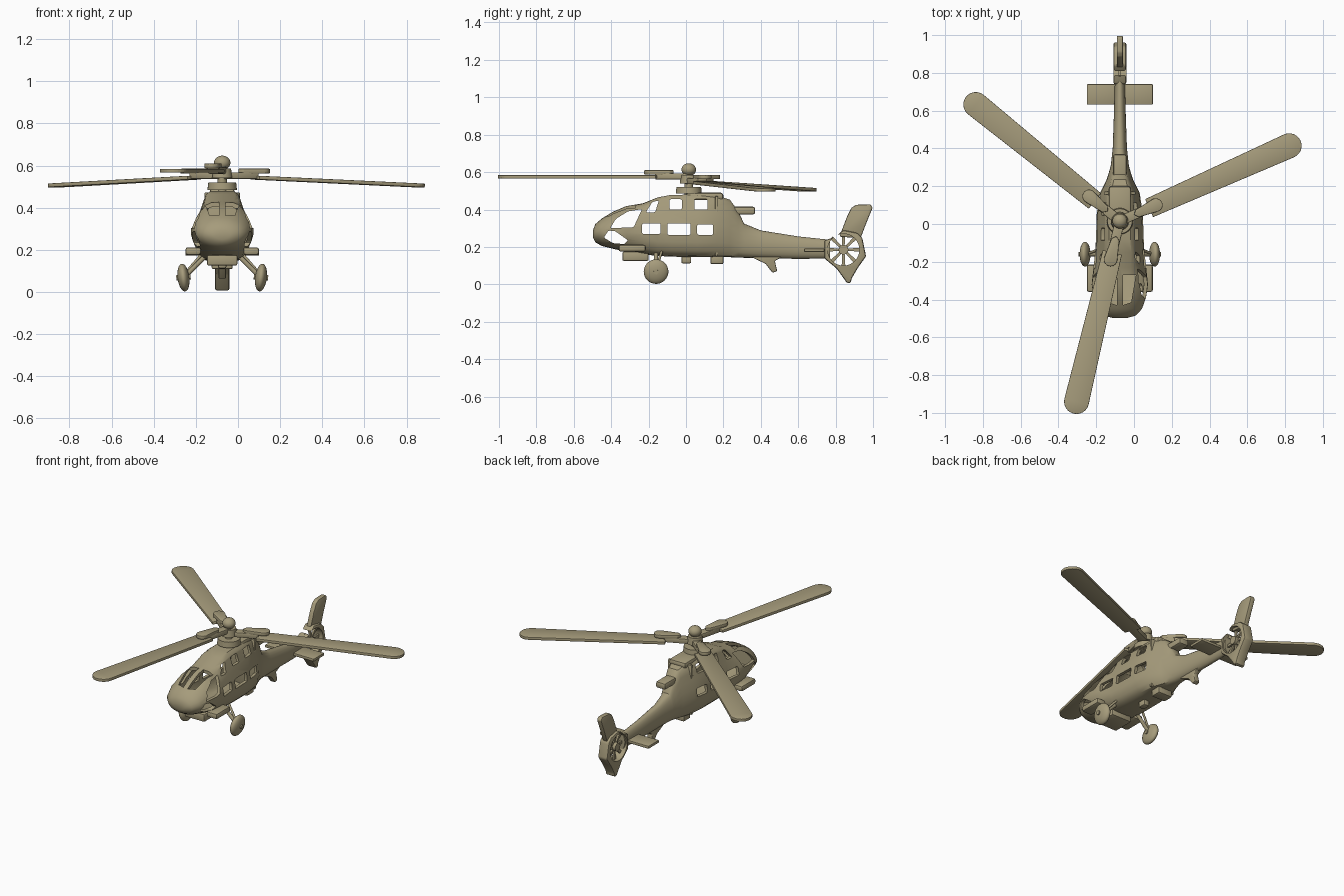
import bpy, bmesh, math
from mathutils import Matrix, Vector

old = bpy.data.objects.get("Cube")
if old:
    bpy.data.objects.remove(old, do_unlink=True)

CX = -0.075          # the airframe centreline
HUB_Y = 0.015
parts = []

tan = bpy.data.materials.new("tan_paint")
tan.use_nodes = True
TAN = (0.38, 0.33, 0.20, 1)
tan.diffuse_color = TAN
tan.node_tree.nodes["Principled BSDF"].inputs["Base Color"].default_value = TAN


def finish(name, bm, keep=True):
    bmesh.ops.recalc_face_normals(bm, faces=bm.faces)
    me = bpy.data.meshes.new(name)
    bm.to_mesh(me)
    bm.free()
    me.materials.append(tan)
    ob = bpy.data.objects.new(name, me)
    bpy.context.collection.objects.link(ob)
    if keep:
        parts.append(ob)
    return ob


def add_prism(bm, pts, axis, lo, hi, bevel=0.0):
    """Extrude a 2D outline along x (points are y, z) or z (points are x, y)."""
    sub = bmesh.new()
    place = (lambda p, d: (d, *p)) if axis == "x" else (lambda p, d: (*p, d))
    a = [sub.verts.new(place(p, lo)) for p in pts]
    b = [sub.verts.new(place(p, hi)) for p in pts]
    n = len(pts)
    sub.faces.new(a)
    sub.faces.new(b[::-1])
    for i in range(n):
        sub.faces.new((a[i], b[i], b[(i + 1) % n], a[(i + 1) % n]))
    bmesh.ops.recalc_face_normals(sub, faces=sub.faces)
    if bevel:
        bmesh.ops.bevel(sub, geom=sub.edges[:], offset=bevel, segments=2,
                        profile=0.5, affect="EDGES", clamp_overlap=True)
    tmp = bpy.data.meshes.new("tmp")
    sub.to_mesh(tmp)
    sub.free()
    bm.from_mesh(tmp)
    bpy.data.meshes.remove(tmp)


def prism(name, pts, axis, lo, hi, bevel=0.0, keep=True):
    bm = bmesh.new()
    add_prism(bm, pts, axis, lo, hi, bevel)
    return finish(name, bm, keep)


def rect(a0, a1, b0, b1):
    return [(a0, b0), (a1, b0), (a1, b1), (a0, b1)]


def box(name, x0, x1, y0, y1, z0, z1, bevel=0.008):
    return prism(name, rect(y0, y1, z0, z1), "x", x0, x1, bevel)


def ball(name, centre, size, tilt=0.0):
    bm = bmesh.new()
    bmesh.ops.create_uvsphere(bm, u_segments=28, v_segments=16, radius=1)
    m = Matrix.Translation(centre) @ Matrix.Rotation(tilt, 4, "Y") @ Matrix.Diagonal((*size, 1))
    bmesh.ops.transform(bm, matrix=m, verts=bm.verts)
    return finish(name, bm)


def rod(name, p, q, r0, r1=None, sides=20):
    p, q = Vector(p), Vector(q)
    bm = bmesh.new()
    bmesh.ops.create_cone(bm, cap_ends=True, segments=sides, radius1=r0,
                          radius2=r0 if r1 is None else r1, depth=(q - p).length)
    m = Matrix.Translation((p + q) / 2) @ (q - p).to_track_quat("Z", "Y").to_matrix().to_4x4()
    bmesh.ops.transform(bm, matrix=m, verts=bm.verts)
    return finish(name, bm)


def cut(ob, cutter):
    mod = ob.modifiers.new("cut", "BOOLEAN")
    mod.operation, mod.solver, mod.object = "DIFFERENCE", "EXACT", cutter
    bpy.context.view_layer.objects.active = ob
    bpy.ops.object.modifier_apply(modifier=mod.name)
    bpy.data.objects.remove(cutter, do_unlink=True)


# Fuselage: half section (width, height), blended towards an ellipse at the nose
SECTION = [(0, 0), (.35, 0), (.66, .02), (.88, .1), (.98, .24), (1, .38),
           (.96, .53), (.84, .7), (.72, .84), (.62, .95), (.45, 1), (0, 1)]
# y, bottom, top, half width, roundness
STATIONS = [(-.497, .25, .29, .04, 1), (-.485, .225, .322, .085, 1), (-.45, .205, .352, .118, 1),
            (-.39, .19, .388, .14, .9), (-.32, .175, .418, .15, .7), (-.23, .16, .433, .14, .3),
            (-.15, .152, .465, .13, 0), (-.08, .148, .478, .127, 0), (.06, .145, .48, .122, 0),
            (.165, .145, .475, .105, 0), (.235, .145, .452, .07, 0), (.28, .143, .39, .056, .3),
            (.31, .142, .325, .048, .6), (.4, .14, .288, .038, .8), (.6, .136, .256, .031, 1),
            (.77, .138, .238, .026, 1)]


def loft(name, stations, inset=0.0, keep=True):
    bm = bmesh.new()
    rings = []
    for y, zb, zt, w, e in stations:
        half = []
        for i, (sx, sz) in enumerate(SECTION):
            t = math.pi * i / (len(SECTION) - 1)
            sx = sx * (1 - e) + math.sin(t) * e
            sz = sz * (1 - e) + (0.5 - 0.5 * math.cos(t)) * e
            half.append((sx * (w - inset), zb + inset + sz * (zt - zb - 2 * inset)))
        loop = half + [(-x, z) for x, z in half[-2:0:-1]]
        rings.append([bm.verts.new((x, y, z)) for x, z in loop])
    for a, b in zip(rings, rings[1:]):
        for i in range(len(a)):
            j = (i + 1) % len(a)
            bm.faces.new((a[i], a[j], b[j], b[i]))
    bm.faces.new(rings[0])
    bm.faces.new(rings[-1])
    return finish(name, bm, keep)


fuselage = loft("fuselage", STATIONS)
cut(fuselage, loft("cabin_cutter", STATIONS[2:10], 0.02, keep=False))

# Openings cut straight through both sides
side_windows = [
    rect(-.235, -.135, .27, .325), rect(-.1, .025, .265, .325), rect(.06, .145, .265, .32),
    rect(-.088, -.022, .4, .455), rect(.045, .115, .4, .455),
    [(-.215, .385), (-.165, .385), (-.145, .448), (-.18, .44)],
    [(-.405, .3), (-.28, .305), (-.235, .402), (-.31, .39), (-.375, .35)],
    [(-.44, .25), (-.415, .287), (-.38, .285), (-.31, .235), (-.33, .215), (-.39, .22)]]
bm = bmesh.new()
for outline in side_windows:
    add_prism(bm, outline, "x", -.3, .3, .007)
cut(fuselage, finish("window_cutter", bm, keep=False))

# Windscreen panes either side of a centre pillar
bm = bmesh.new()
for s in (-1, 1):
    pane = [(.016 * s, -.43), (.06 * s, -.415), (.085 * s, -.27), (.016 * s, -.27)]
    add_prism(bm, pane, "z", .3, .6)
cut(fuselage, finish("windscreen_cutter", bm, keep=False))

# Roof, engine and belly fittings
box("engine_cowl", -.06, .06, .0, .2, .45, .49, .015)
box("exhaust", -.035, .035, .2, .37, .373, .415, .012)
box("door_seam_frame", -.085, .085, .155, .172, .15, .472, .006)
box("nose_sensor", -.072, .072, -.34, -.2, .125, .175)
box("belly_antenna", -.02, .02, -.025, .028, .112, .155)
box("belly_box", -.05, .05, .13, .2, .108, .155)
prism("belly_fin", [(.34, .15), (.52, .15), (.475, .125), (.488, .07), (.462, .062), (.425, .11)],
      "x", -.018, .018, .006)

# Side steps and main wheels
for side, s in (("left", 1), ("right", -1)):
    x0, x1 = sorted((.1 * s, .175 * s))
    box(side + "_step", x0, x1, -.36, -.215, .175, .212, .012)
    ball(side + "_wheel", (.184 * s, -.16, .068), (.028, .066, .066), math.radians(7 * s))
    rod(side + "_axle", (.15 * s, -.16, .072), (.218 * s, -.16, .066), .013)
    rod(side + "_strut", (.08 * s, -.16, .17), (.17 * s, -.16, .08), .011)
    rod(side + "_brace", (.1 * s, -.13, .175), (.165 * s, -.155, .1), .007)
    x0, x1 = sorted((.02 * s, .175 * s))
    box(side + "_stabiliser", x0, x1, .632, .74, .173, .191, .004)

# Tail: fin and shrouded fan
FY, FZ = .842, .185


def fan_disc(r):
    return [(FY + r * math.cos(math.tau * i / 32), FZ + r * math.sin(math.tau * i / 32)) for i in range(32)]


prism("tail_fin", [(.82, .255), (.86, .36), (.885, .41), (.91, .425), (.985, .428), (.998, .41),
                   (.965, .33), (.935, .25), (.88, .25)], "x", -.016, .016, .006)
shroud = prism("tail_shroud", [(.74, .235), (.8, .255), (.84, .29), (.915, .275), (.942, .25),
                               (.963, .15), (.92, .09), (.885, .03), (.882, .008), (.862, .005),
                               (.805, .085), (.74, .138)], "x", -.034, .034, .012)
cut(shroud, prism("fan_cutter", fan_disc(.085), "x", -.1, .1, keep=False))
rod("fan_hub", (-.026, FY, FZ), (.026, FY, FZ), .026)
bm = bmesh.new()
for k in range(8):
    a = math.tau * k / 8
    u, v = Vector((math.cos(a), math.sin(a))), Vector((-math.sin(a), math.cos(a)))
    c = Vector((FY, FZ))
    add_prism(bm, [tuple(c + u * r + v * w) for r, w in
                   ((.015, -.006), (.09, -.01), (.09, .01), (.015, .006))], "x", -.006, .006)
finish("fan_blades", bm)

# Rotor mast
rod("rotor_base", (0, HUB_Y, .485), (0, HUB_Y, .52), .07, .066, 32)
rod("rotor_mast", (0, HUB_Y, .46), (0, HUB_Y, .6), .022)
rod("rotor_collar", (0, HUB_Y, .54), (0, HUB_Y, .585), .048, .042, 28)
ball("rotor_cap", (0, HUB_Y, .613), (.039, .039, .034))


def paddle(r0, r1, w0, w1, round_root=False):
    tip = [(r1 - w1 + w1 * math.sin(math.pi * i / 12), -w1 * math.cos(math.pi * i / 12)) for i in range(13)]
    if round_root:
        return tip + [(r0, w0 * .6), (r0 - w0 * .5, 0), (r0, -w0 * .6)]
    return tip + [(r0, w0), (r0, -w0)]


# Rotor blades: heading, height at hub, droop in degrees
for k, (heading, z, droop) in enumerate([(256.5, .575, 0), (24, .55, 2.5), (141, .55, 2.5)], 1):
    turn = Matrix.Translation((0, HUB_Y, z)) @ Matrix.Rotation(math.radians(heading), 4, "Z")
    blade = prism(f"blade_{k}", paddle(.17, 1.048, .052, .066), "z", -.009, .009, .003)
    blade.data.transform(turn @ Matrix.Rotation(math.radians(droop), 4, "Y"))
    grip = prism(f"grip_{k}", paddle(.1, .245, .036, .036, True), "z", .012, .035, .005)
    grip.data.transform(turn)
    arm = prism(f"arm_{k}", rect(.0, .18, -.026, .026), "z", -.014, .018, .005)
    arm.data.transform(turn)

# Shift onto the centreline and shade
bpy.ops.object.select_all(action="DESELECT")
for ob in parts:
    ob.location.x = CX
    ob.select_set(True)
bpy.context.view_layer.objects.active = fuselage
bpy.ops.object.shade_smooth_by_angle(angle=math.radians(35))
